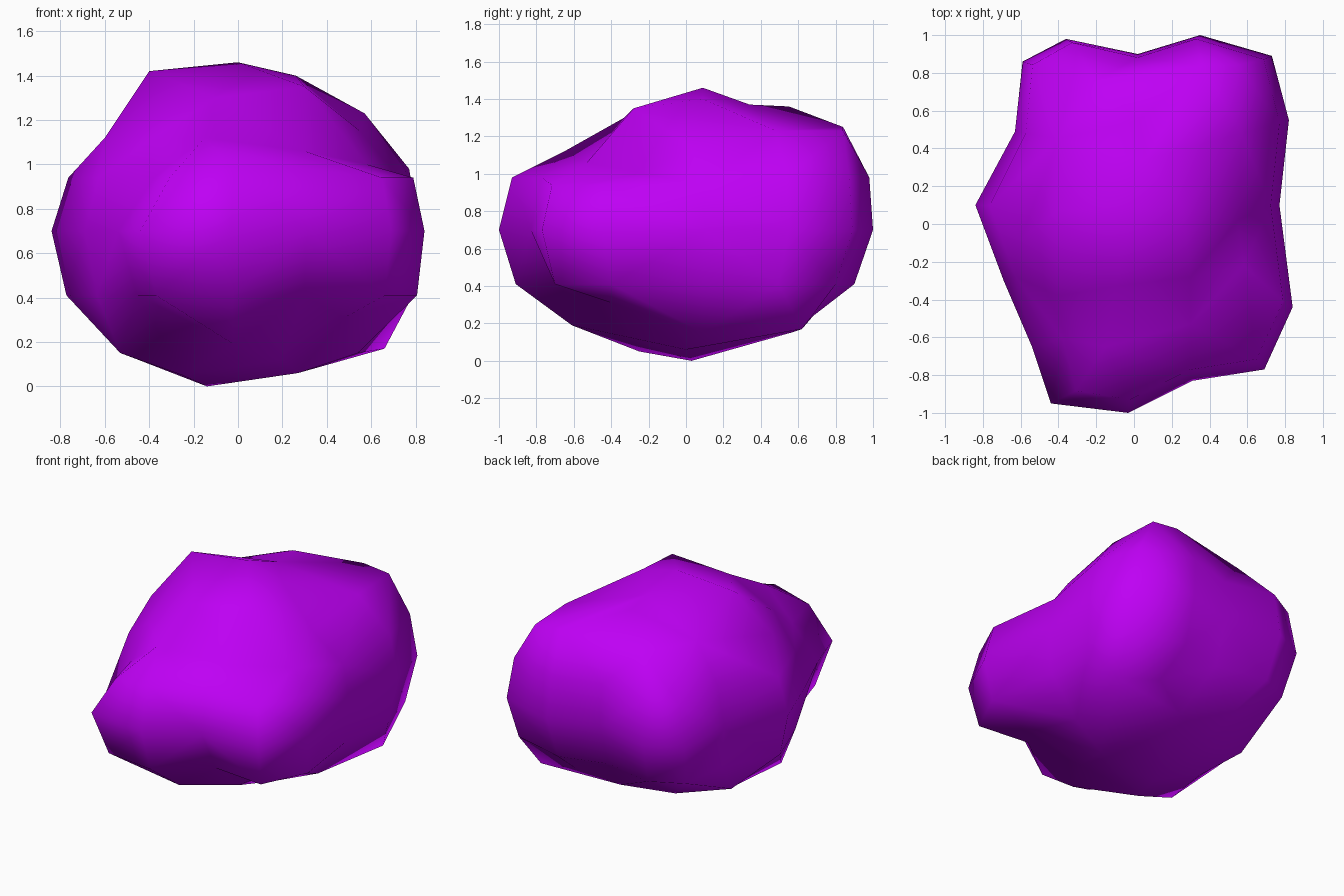
import bpy, bmesh
from mathutils import Vector

if "Cube" in bpy.data.objects:
    bpy.data.objects.remove(bpy.data.objects["Cube"])

CENTRE = Vector((0, 0, 0.70))

# plan outline of the boulder at its widest level (x, y)
outline = [(-.36, .98), (.02, .90), (.35, 1.0), (.73, .89), (.82, .55), (.77, .10),
           (.84, -.44), (.69, -.77), (.31, -.83), (-.03, -1.0), (-.44, -.95), (-.54, -.65),
           (-.69, -.30), (-.84, .10), (-.63, .49), (-.59, .86)]

# knobs and hollows of the crown
crown = [(.36, .84, 1.25), (.55, .84, 1.23), (.57, .48, 1.23), (.03, .55, 1.36),
         (-.20, .76, 1.21), (-.40, .45, 1.22), (-.40, .07, 1.42), (-.60, -.08, 1.12),
         (0, .09, 1.46), (.26, .09, 1.40), (.30, -.28, 1.35), (-.10, -.33, 1.30),
         (-.15, -.65, 1.12), (.30, -.53, 1.06), (.55, .02, 1.15), (-.40, -.38, 1.11),
         (.06, .34, 1.37), (.58, -.22, 1.0)]

# knobs and hollows of the underside
underside = [(.66, .62, .17), (.54, .09, .15), (.10, .56, .15), (-.14, .03, 0),
             (.27, .0, .06), (.20, -.28, .12), (-.25, -.25, .05), (-.20, .40, .11),
             (-.02, -.61, .19), (-.53, -.27, .15), (-.45, .10, .12), (-.58, .34, .22),
             (.48, -.40, .31), (.36, .68, .24)]


def ring(z, left=1, right=1, front=1, back=1, nose=1, hollow=1, dip=0):
    """Outline at height z, drawn in by a factor on each side, nose and front hollow."""
    pts = []
    for x, y in outline:
        sx = right if x > 0 else nose if y < -.5 else left
        sy = back if y > 0 else hollow if 0 < x < .5 else front
        low = dip if abs(x) > .4 and y < .2 else 0
        pts.append((x * sx, y * sy, z - low))
    return pts


points = (ring(.70)
          + ring(.98, .91, .94, .93, .98, .70, .93, .04)
          + ring(.41, .92, .96, .91, .90, .84, .80)
          + crown + underside)

# wrap a skin round the points on a unit sphere, then push each to its true place
bm = bmesh.new()
verts = [bm.verts.new((Vector(p) - CENTRE).normalized()) for p in points]
bmesh.ops.convex_hull(bm, input=verts)
for v, p in zip(verts, points):
    v.co = p
bmesh.ops.recalc_face_normals(bm, faces=bm.faces)
for f in bm.faces:
    f.smooth = True

mesh = bpy.data.meshes.new("boulder")
bm.to_mesh(mesh)
bm.free()
boulder = bpy.data.objects.new("boulder", mesh)
bpy.context.collection.objects.link(boulder)

purple = bpy.data.materials.new("purple")
purple.diffuse_color = (.52, 0, .91, 1)
purple.use_nodes = True
purple.node_tree.nodes["Principled BSDF"].inputs["Base Color"].default_value = purple.diffuse_color
mesh.materials.append(purple)
